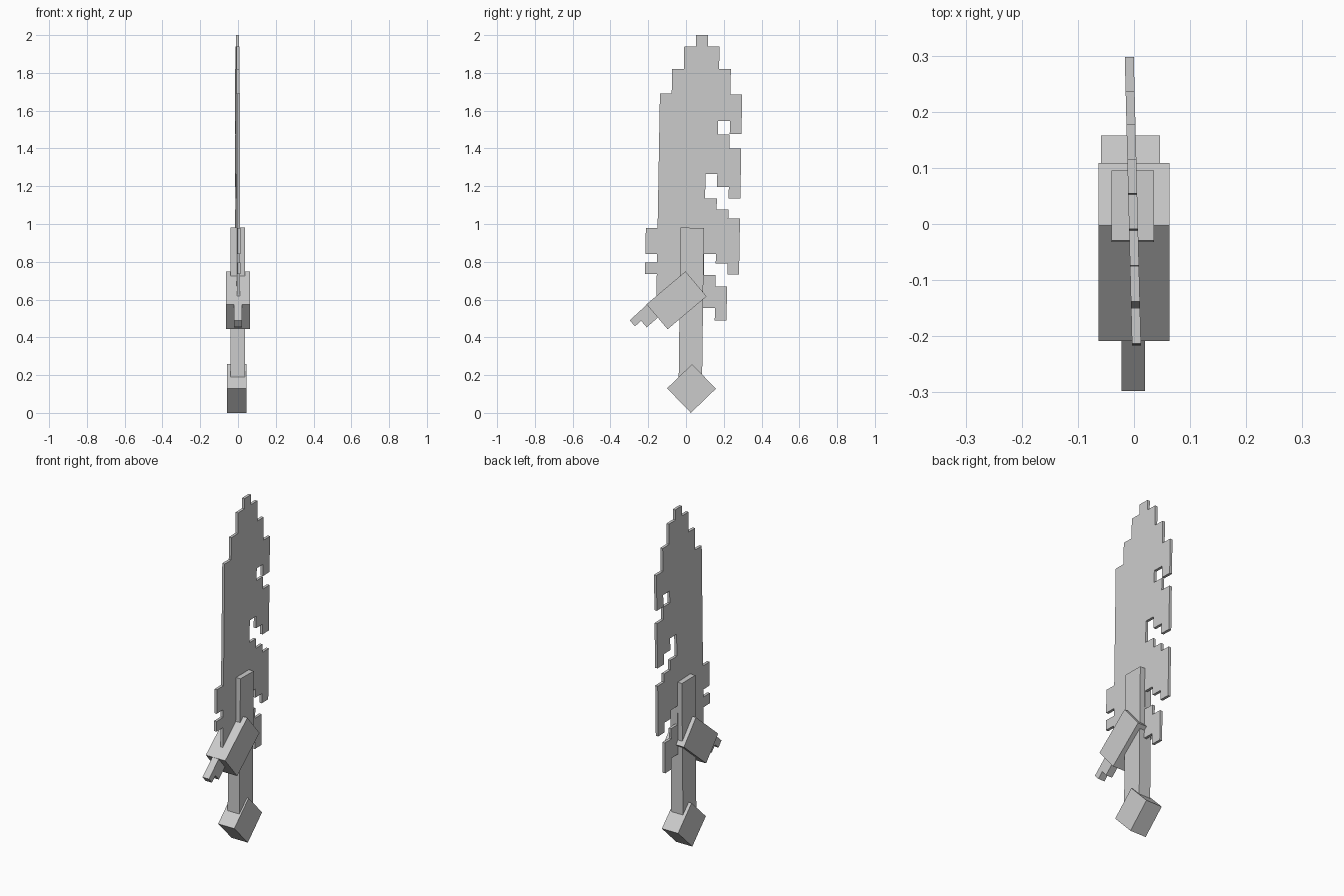
import bpy, bmesh, math
from mathutils import Matrix, Vector

if "Cube" in bpy.data.objects:
    bpy.data.objects.remove(bpy.data.objects["Cube"])

grey = bpy.data.materials.new("plain grey")
grey.diffuse_color = (0.6, 0.6, 0.6, 1)
grey.use_nodes = True
grey.node_tree.nodes["Principled BSDF"].inputs["Base Color"].default_value = grey.diffuse_color


def prism(name, profile, x0, x1, lean=0.0):
    """Extrude a (y, z) profile from x0 to x1; lean turns it slightly about z."""
    bm = bmesh.new()
    face = bm.faces.new([bm.verts.new((x0 - lean * y, y, z)) for y, z in profile])
    ext = bmesh.ops.extrude_face_region(bm, geom=[face])
    moved = [v for v in ext["geom"] if isinstance(v, bmesh.types.BMVert)]
    bmesh.ops.translate(bm, verts=moved, vec=(x1 - x0, 0, 0))
    bmesh.ops.recalc_face_normals(bm, faces=bm.faces)
    me = bpy.data.meshes.new(name)
    bm.to_mesh(me)
    bm.free()
    me.materials.append(grey)
    ob = bpy.data.objects.new(name, me)
    bpy.context.collection.objects.link(ob)
    return ob


def block(name, centre, length, height, degrees, x0, x1):
    """Box seen from the side as a turned rectangle."""
    turn = Matrix.Rotation(math.radians(degrees), 2)
    corners = [(-1, -1), (1, -1), (1, 1), (-1, 1)]
    pts = [turn @ Vector((a * length / 2, b * height / 2)) + Vector(centre)
           for a, b in corners]
    return prism(name, [tuple(p) for p in pts], x0, x1)


# Ragged blade: stair-step outline, alternating column number and height
steps = [4, 1.94, 5, 1.82, 6, 1.685, 7, 1.476, 6, 1.545, 5, 1.473, 6, 1.40,
         7, 1.135, 6, 1.195, 5, 1.265, 4, 1.135, 5, 1.078, 6, 1.03, 7, 0.733,
         6, 0.79, 5, 0.84, 4, 0.73, 5, 0.67, 6, 0.49, 5, 0.555,
         0, 0.735, -1, 0.795, 0, 0.84, -1, 0.98, 0, 1.69, 1, 1.82, 2, 1.94,
         3, 2.0]
outline, z = [], 2.0
for col, next_z in zip(steps[::2], steps[1::2]):
    for h in (z, next_z):
        y = -0.138 + 0.0622 * col + 0.0175 * (h - 1.69)
        outline.append((y, h))
    z = next_z
prism("blade", outline, -0.009, 0.007, lean=0.025)

# Grip running up into the blade
block("grip", (0.028, 0.57), 0.124, 0.82, -0.7, -0.04, 0.036)

# Slanted guard and square pommel
block("guard", (-0.05, 0.596), 0.27, 0.173, 40.2, -0.063, 0.063)
block("pommel", (0.029, 0.129), 0.184, 0.181, 44, -0.059, 0.046)

# Notched spur at the low end of the guard
prism("guard_spur", [(-0.298, 0.49), (-0.18, 0.598), (-0.12, 0.53), (-0.208, 0.453),
                     (-0.238, 0.488), (-0.27, 0.458)], -0.022, 0.02)
